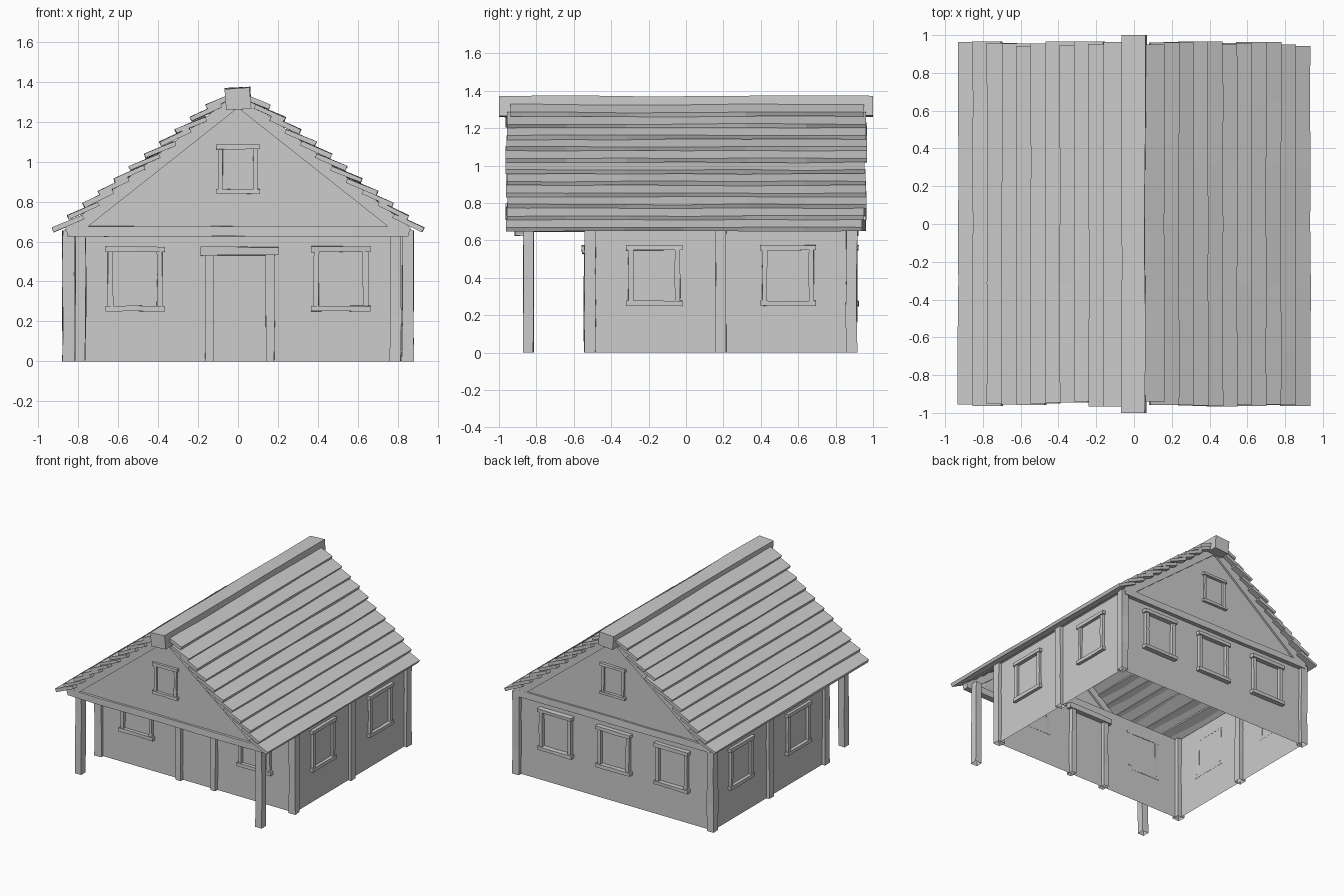
import bpy, bmesh, math, random
from mathutils import Matrix, Vector

random.seed(4)
if "Cube" in bpy.data.objects:
    bpy.data.objects.remove(bpy.data.objects["Cube"])

grey = bpy.data.materials.new("plain_grey")
grey.use_nodes = True
colour = (0.604, 0.604, 0.604, 1)
grey.diffuse_color = colour
grey.node_tree.nodes["Principled BSDF"].inputs["Base Color"].default_value = colour


def finish(name, bm):
    bmesh.ops.recalc_face_normals(bm, faces=bm.faces)
    me = bpy.data.meshes.new(name)
    bm.to_mesh(me)
    bm.free()
    me.materials.append(grey)
    ob = bpy.data.objects.new(name, me)
    bpy.context.collection.objects.link(ob)
    return ob


def timber(name, lo, hi, wobble=0.003, cuts=2, turn=None):
    """Hand-hewn beam between two corners, slightly uneven along its length."""
    lo, hi = Vector(lo), Vector(hi)
    size, mid = hi - lo, (lo + hi) / 2
    bm = bmesh.new()
    bmesh.ops.create_cube(bm, size=1)
    bmesh.ops.scale(bm, vec=size, verts=bm.verts)
    axis = max(range(3), key=lambda i: size[i])
    along = [e for e in bm.edges
             if abs(e.verts[0].co[axis] - e.verts[1].co[axis]) > size[axis] / 2]
    bmesh.ops.subdivide_edges(bm, edges=along, cuts=cuts, use_grid_fill=True)
    for v in bm.verts:
        for i in range(3):
            if i != axis:
                v.co[i] += random.uniform(-wobble, wobble)
    if turn:
        bmesh.ops.rotate(bm, matrix=turn, verts=bm.verts)
    bmesh.ops.translate(bm, vec=mid, verts=bm.verts)
    # Posts that stand on the ground are open underneath
    if lo.z == 0:
        ground = [f for f in bm.faces if all(abs(v.co.z) < 1e-4 for v in f.verts)]
        bmesh.ops.delete(bm, geom=ground, context="FACES_ONLY")
    return finish(name, bm)


def prism(name, outline, y0, y1):
    """Extrude an x-z outline along y."""
    bm = bmesh.new()
    face = bm.faces.new([bm.verts.new((x, y0, z)) for x, z in outline])
    new = bmesh.ops.extrude_face_region(bm, geom=[face])["geom"]
    bmesh.ops.translate(bm, vec=(0, y1 - y0, 0),
                        verts=[g for g in new if isinstance(g, bmesh.types.BMVert)])
    return finish(name, bm)


def frame(name, side, wall, mid, width, z0, z1, depth, bar=0.027):
    """Window frame of four bars on the outside of a wall facing along side."""
    out = math.copysign(1, wall)

    def bar_box(part, a0, a1, b0, b1, reach):
        w0, w1 = sorted((wall - out * 0.002, wall + out * reach))
        lo, hi = [w0, a0, b0], [w1, a1, b1]
        if side == "y":
            lo[:2], hi[:2] = lo[1::-1], hi[1::-1]
        timber(name + part, lo, hi, 0.002, 1)
    h = width / 2
    bar_box("_head", mid - h, mid + h, z1 - bar, z1, depth)
    bar_box("_sill", mid - h, mid + h, z0, z0 + bar, depth)
    for s, part in ((-1, "_jamb_a"), (1, "_jamb_b")):
        a, b = sorted((mid + s * (h - 0.012), mid + s * (h - 0.012 - bar)))
        bar_box(part, a, b, z0 + bar, z1 - bar, depth * 0.75)


# Walls: a shell open at the bottom and up into the roof
FRONT, BACK, SIDE, EAVE = -0.515, 0.885, 0.855, 0.655
bm = bmesh.new()
loop = [bm.verts.new(c) for c in ((-SIDE, FRONT, 0), (SIDE, FRONT, 0),
                                  (SIDE, BACK, 0), (-SIDE, BACK, 0))]
ring = [bm.verts.new((v.co.x, v.co.y, EAVE)) for v in loop]
for i in range(4):
    j = (i + 1) % 4
    bm.faces.new((loop[i], loop[j], ring[j], ring[i]))
finish("walls", bm)

# Posts and side windows, mirrored left and right
for s, tag in ((1, "left"), (-1, "right")):
    x = s * 0.851
    for y, part in ((-0.512, "front"), (0.187, "middle"), (0.885, "back")):
        timber(f"{part}_post_{tag}", (x - 0.029, y - 0.029, 0), (x + 0.029, y + 0.029, EAVE))
    px = s * 0.79
    timber(f"porch_post_{tag}", (px - 0.027, -0.87, 0), (px + 0.027, -0.815, 0.67))
    for y, part in ((-0.17, "front"), (0.545, "back")):
        frame(f"{part}_window_{tag}", "x", s * SIDE, y, 0.3, 0.25, 0.575, 0.026)
    frame(f"porch_window_{tag}", "y", FRONT, s * 0.516, 0.298, 0.25, 0.575, 0.03)

for x, part in ((-0.51, "right"), (0, "middle"), (0.51, "left")):
    frame(f"back_window_{part}", "y", BACK, x, 0.3, 0.25, 0.575, 0.037)

# Door frame
timber("door_post_right", (-0.165, FRONT - 0.03, 0), (-0.122, FRONT + 0.03, 0.535))
timber("door_post_left", (0.14, FRONT - 0.03, 0), (0.182, FRONT + 0.03, 0.535))
timber("door_lintel", (-0.188, FRONT - 0.042, 0.53), (0.204, FRONT + 0.04, 0.573))

# Gables: panel, tie beam, two rakes and a small window at each end
for y, tag in ((-0.89, "front"), (0.895, "back")):
    prism(f"{tag}_gable_panel", [(-0.82, 0.65), (0.82, 0.65), (0, 1.3)],
          y - 0.008, y + 0.008)
    timber(f"{tag}_tie_beam", (-0.855, y - 0.025, 0.625), (0.855, y + 0.025, 0.677), 0.003, 5)
    for m, hand in ((1, "left"), (-1, "right")):
        prism(f"{tag}_rake_{hand}", [(m * 0.855, 0.635), (m * 0.865, 0.67), (0, 1.352),
                                     (0, 1.27), (m * 0.75, 0.677), (m * 0.8, 0.635)],
              y - 0.023, y + 0.023)
    frame(f"{tag}_gable_window", "y", y, 0, 0.22, 0.84, 1.085, 0.03, 0.022)

# Roof: smooth lining under boards lapped from the eaves up to the ridge
BOARDS, WIDTH, THICK = 11, 0.165, 0.023
pitch = math.radians(24)
for s, tag in ((1, "left"), (-1, "right")):
    prism(f"roof_lining_{tag}", [(s * 0.87, 0.655), (s * 0.87, 0.66), (0, 1.345), (0, 1.335)],
          -0.91, 0.915)
    for i in range(BOARDS):
        wide = WIDTH if i < BOARDS - 1 else 0.13
        tilt = pitch + random.uniform(-0.03, 0.03)
        x = 0.928 - 0.077 * i - wide / 2 * math.cos(tilt)
        z = 0.659 + 0.0615 * i + wide / 2 * math.sin(tilt)
        y0 = -0.95 + random.uniform(-0.017, 0.012)
        y1 = 0.953 + random.uniform(-0.012, 0.02)
        timber(f"roof_board_{tag}", (s * x - wide / 2, y0, z - THICK / 2),
               (s * x + wide / 2, y1, z + THICK / 2), 0.003, 5,
               Matrix.Rotation(s * tilt, 3, "Y"))

# Ridge beam, twisted a little
timber("ridge_beam", (-0.062, -1, 1.262), (0.062, 1, 1.37), 0.004, 4,
       Matrix.Rotation(math.radians(-3), 3, "Y"))
